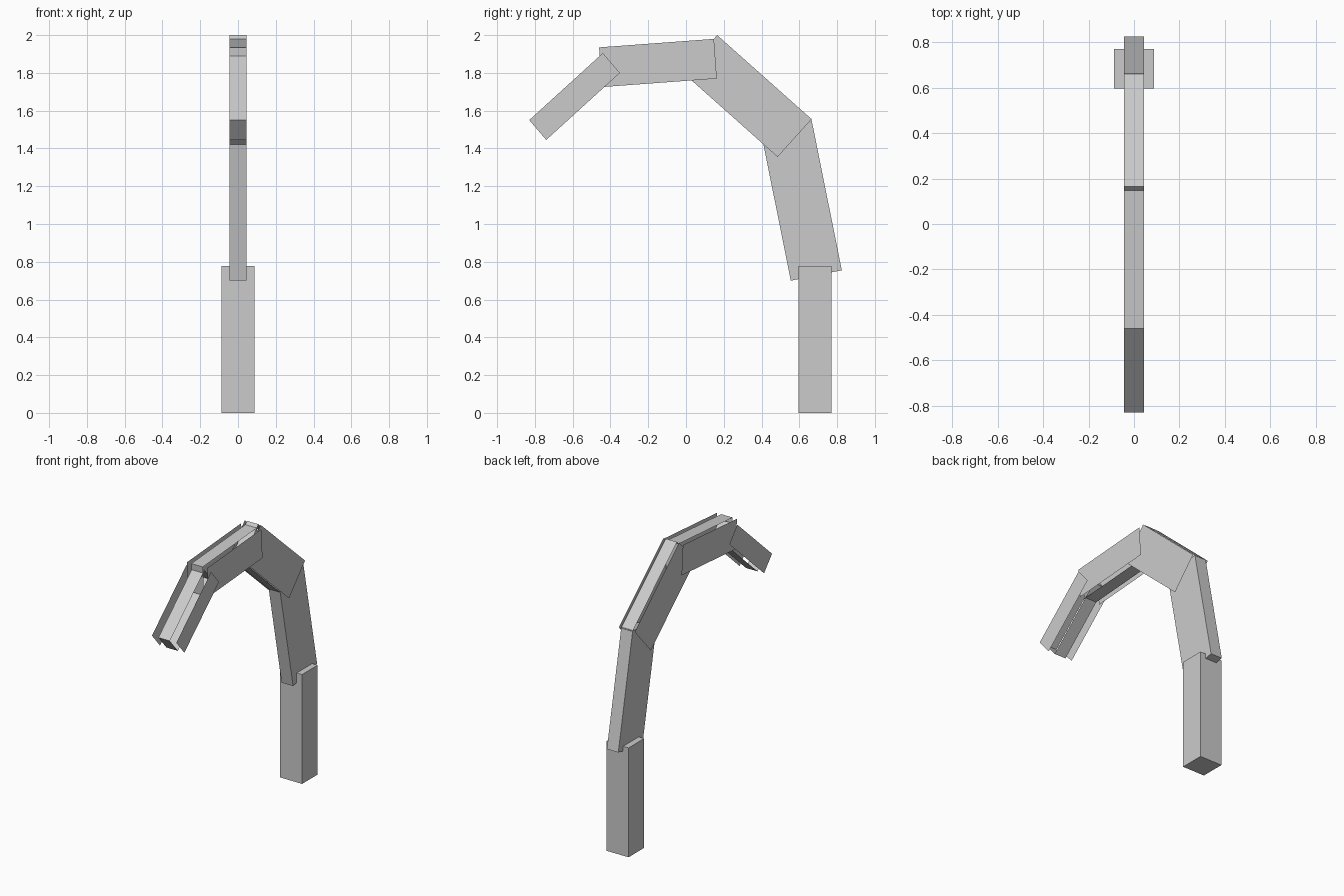
import bpy
import bmesh
from mathutils import Vector

cube = bpy.data.objects.get("Cube")
if cube:
    bpy.data.objects.remove(cube, do_unlink=True)

GREY = (0.6, 0.6, 0.6, 1.0)
grey = bpy.data.materials.new("plain grey")
grey.use_nodes = True
grey.diffuse_color = GREY
grey.node_tree.nodes["Principled BSDF"].inputs["Base Color"].default_value = GREY

BAND = 0.045    # half width of the bands around each link


def link(name, start, corner, end, plate_x):
    """Rectangular link: four bands around its edge and a flat plate on each side."""
    a, b, c = Vector(start), Vector(corner), Vector(end)
    outline = [a, b, c, a + c - b]
    middle = (a + c) / 2
    centre = Vector((0, middle.x, middle.y))
    bm = bmesh.new()

    def ring(x):
        return [bm.verts.new((x, p.x, p.y)) for p in outline]

    # bands along the long edges and across the ends
    left, right = ring(BAND), ring(-BAND)
    for i in range(4):
        j = (i + 1) % 4
        bm.faces.new((left[i], left[j], right[j], right[i]))
    # side plates, standing clear of the bands on the outer links
    for x in (plate_x, -plate_x):
        bm.faces.new(ring(x))
    # turn every face outward
    bm.normal_update()
    for f in bm.faces:
        if f.normal.dot(f.calc_center_median() - centre) < 0:
            f.normal_flip()
    bmesh.ops.remove_doubles(bm, verts=bm.verts, dist=0.0001)

    mesh = bpy.data.meshes.new(name)
    bm.to_mesh(mesh)
    bm.free()
    mesh.materials.append(grey)
    obj = bpy.data.objects.new(name, mesh)
    bpy.context.collection.objects.link(obj)


# upright base post
bpy.ops.mesh.primitive_cube_add(size=1, location=(0, 0.683, 0.389))
post = bpy.context.object
post.name = "base_post"
post.scale = (0.175, 0.175, 0.778)
post.data.materials.append(grey)

# arm links from base to tip, corners as (y, z); each plate pair sits wider
link("lower_link", (0.555, 0.70), (0.825, 0.755), (0.663, 1.56), 0.045)
link("upper_link", (0.485, 1.355), (0.665, 1.555), (0.165, 2.0), 0.062)
link("fore_link", (0.163, 1.77), (0.148, 1.98), (-0.46, 1.935), 0.079)
link("tip_link", (-0.35, 1.80), (-0.44, 1.905), (-0.83, 1.55), 0.096)
